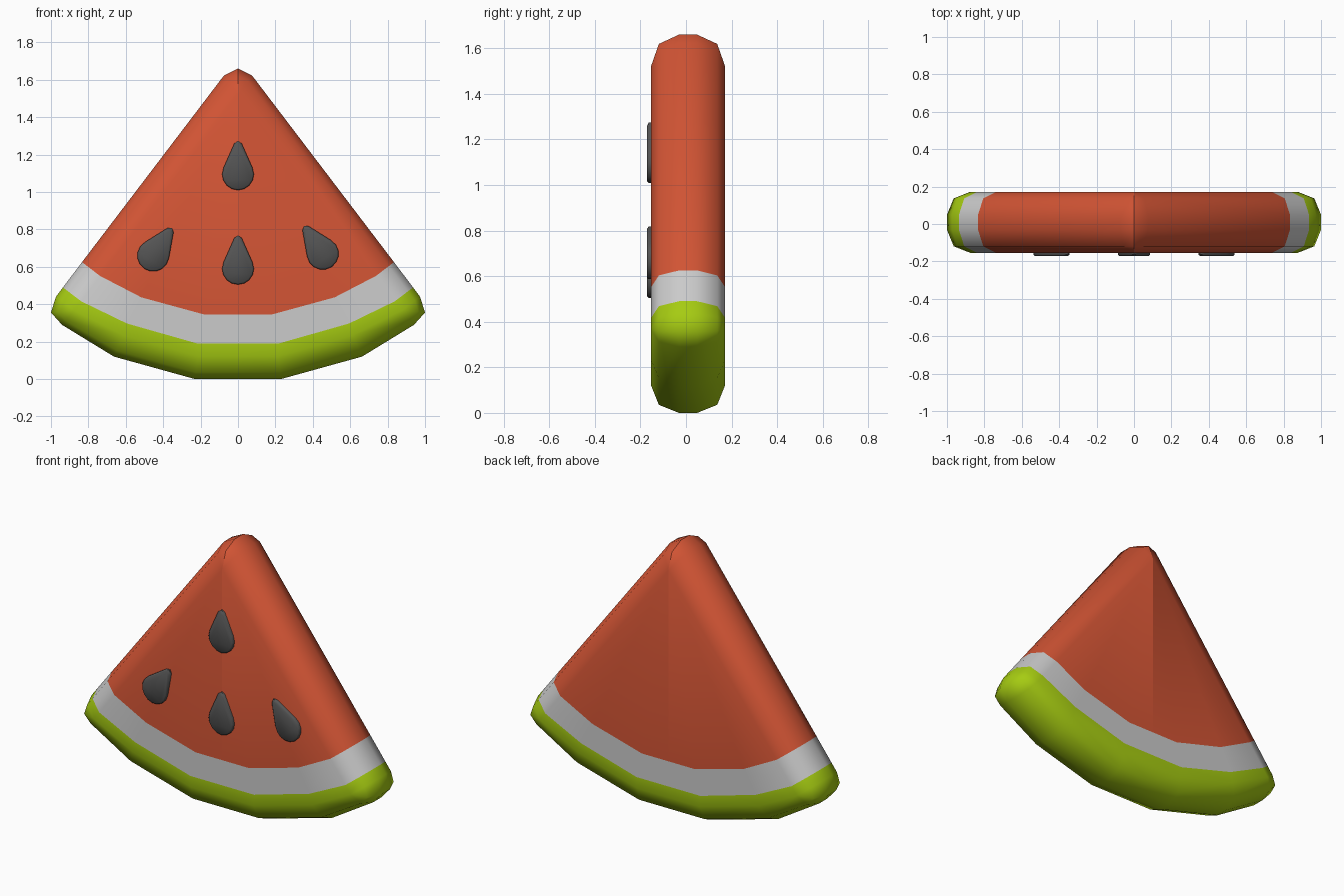
import bpy, bmesh, math
from mathutils import Matrix

if "Cube" in bpy.data.objects:
    bpy.data.objects.remove(bpy.data.objects["Cube"])

Y0 = 0.009   # body centre in depth (seeds stick out at the front)


def material(name, rgb):
    m = bpy.data.materials.new(name)
    m.diffuse_color = (*rgb, 1)
    m.use_nodes = True
    m.node_tree.nodes["Principled BSDF"].inputs["Base Color"].default_value = m.diffuse_color
    return m


def finish(bm, name, mats):
    me = bpy.data.meshes.new(name)
    bm.to_mesh(me)
    bm.free()
    for m in mats:
        me.materials.append(m)
    ob = bpy.data.objects.new(name, me)
    bpy.context.collection.objects.link(ob)
    return ob


red = material("flesh_red", (0.65, 0.09, 0.035))
white = material("rind_white", (0.72, 0.72, 0.72))
green = material("rind_green", (0.38, 0.60, 0.006))
dark = material("seed_grey", (0.09, 0.09, 0.09))

# Right half outline (x, z), from bottom centre round to the tip
outer = [(0, 0), (.23, 0), (.663, .12), (.941, .29), (1, .356), (.973, .441),
         (.936, .49), (.834, .625), (.075, 1.623), (0, 1.66)]
# Matching edge of the flat face; corners collapse to one point
inner = [(0, .122), (.213, .122), (.613, .234)] + [(.876, .368)] * 3 + \
        [(.839, .416), (.737, .551)] + [(0, 1.52)] * 2
# Colour boundaries across the face
rind_line = [(0, .19), (.217, .19), (.594, .297)]
flesh_line = [(0, .345), (.18, .345), (.517, .437)]
# Rounded rim section: (depth, blend from outer to inner)
section = [(-.163, 1), (-.128, .29), (-.04, 0), (.04, 0), (.128, .29), (.163, 1)]

bm = bmesh.new()
rings = [[bm.verts.new((p[0] + (q[0] - p[0]) * t, Y0 + y, p[1] + (q[1] - p[1]) * t))
          for p, q in zip(outer, inner)] for y, t in section]

# Rim: green rind, white rind, red flesh (material 0 red, 1 white, 2 green)
for a, b in zip(rings, rings[1:]):
    for i in range(len(outer) - 1):
        f = bm.faces.new((a[i], b[i], b[i + 1], a[i + 1]))
        f.material_index = 2 if i < 6 else 1 if i == 6 else 0

# Front and back faces in three bands
for q, y, flip in ((rings[0], -.163, False), (rings[-1], .163, True)):
    g = [bm.verts.new((x, Y0 + y, z)) for x, z in rind_line] + [q[6]]
    w = [bm.verts.new((x, Y0 + y, z)) for x, z in flesh_line] + [q[7]]
    for i in range(3):
        for loop, mat in (((q[i], q[i + 1], g[i + 1], g[i]), 2),
                          ((g[i], g[i + 1], w[i + 1], w[i]), 1),
                          ((w[i], w[i + 1], q[8]), 0)):
            f = bm.faces.new(loop[::-1] if flip else loop)
            f.material_index = mat
bmesh.ops.remove_doubles(bm, verts=bm.verts, dist=1e-4)
for f in bm.faces:
    f.smooth = True
slice_ob = finish(bm, "melon_slice", [red, white, green])
mod = slice_ob.modifiers.new("Mirror", 'MIRROR')
mod.use_mirror_merge = False   # keeps the visible centre seam

# Teardrop seeds
R = 0.085
half = [(R * math.cos(math.radians(a)), R * math.sin(math.radians(a)))
        for a in (-67, -45, -22, 0, 25)] + [(.02, .164)]
drop = [(0, -R)] + half + [(0, .179)] + [(-x, z) for x, z in reversed(half)]


def seed(name, x, z, tilt):
    bm = bmesh.new()
    layers = [[bm.verts.new((px * s, y, pz * s)) for px, pz in drop]
              for y, s in ((-.14, 1), (-.164, 1), (-.172, .91))]
    n = len(drop)
    for a, b in zip(layers, layers[1:]):
        for i in range(n):
            j = (i + 1) % n
            bm.faces.new((a[i], a[j], b[j], b[i]))
    bm.faces.new(layers[-1])
    bm.faces.new(layers[0][::-1])
    for f in bm.faces:
        f.smooth = True
    bm.transform(Matrix.Rotation(math.radians(tilt), 4, 'Y'))
    ob = finish(bm, name, [dark])
    ob.location = (x, 0, z)
    bpy.ops.object.select_all(action='DESELECT')
    ob.select_set(True)
    bpy.context.view_layer.objects.active = ob
    bpy.ops.object.shade_smooth_by_angle(angle=math.radians(50))


seed("seed_top", 0, 1.095, 0)
seed("seed_middle", 0, .59, 0)
seed("seed_right", .453, .67, -34)
seed("seed_left", -.453, .66, 34)
